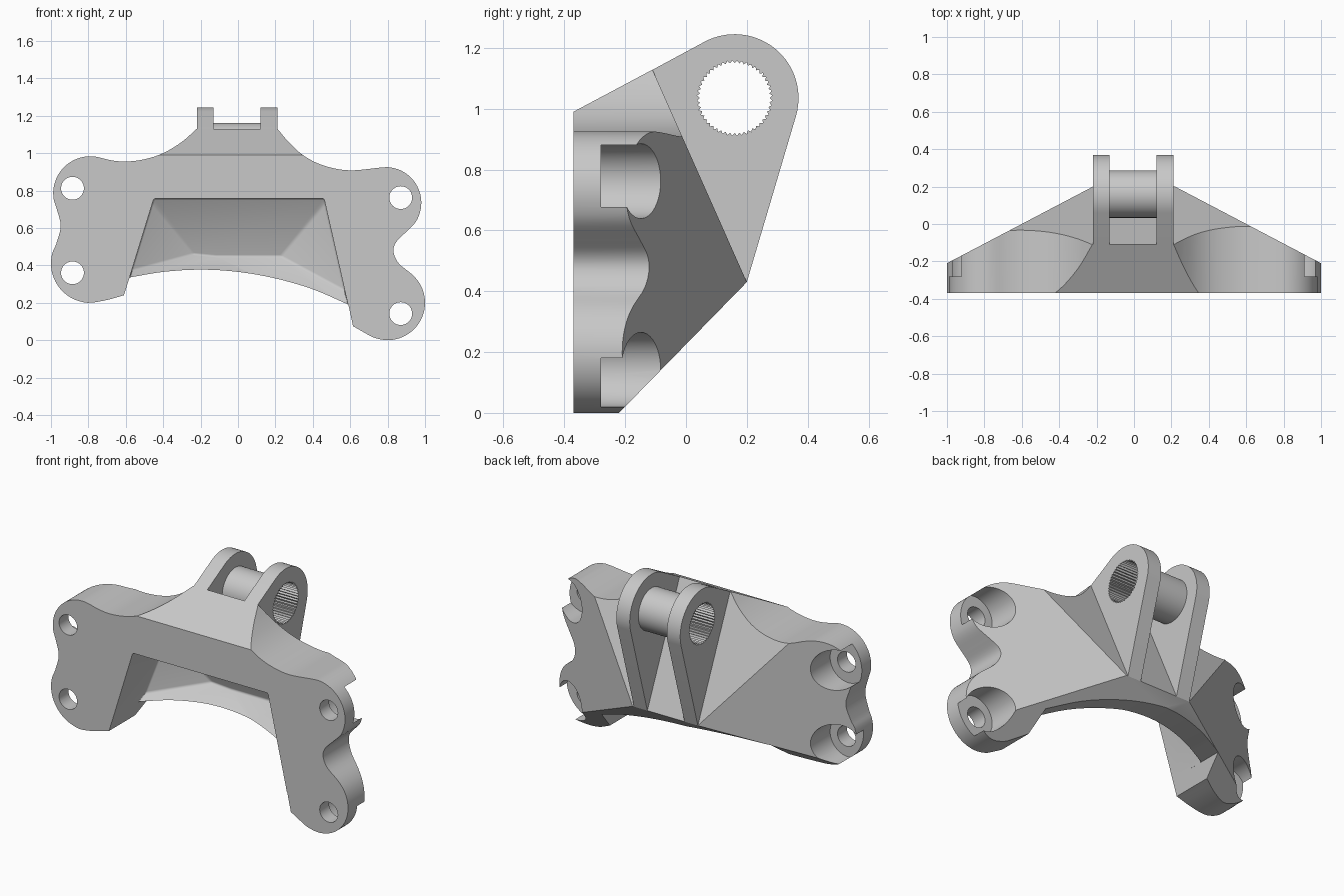
import bpy, bmesh
from math import cos, sin, pi, radians
from mathutils import Vector

if "Cube" in bpy.data.objects:
    bpy.data.objects.remove(bpy.data.objects["Cube"])

grey = bpy.data.materials.new("plain grey")
grey.use_nodes = True
grey.diffuse_color = (0.58, 0.58, 0.58, 1)
grey.node_tree.nodes["Principled BSDF"].inputs["Base Color"].default_value = (0.58, 0.58, 0.58, 1)


def finish(name, bm):
    bmesh.ops.recalc_face_normals(bm, faces=bm.faces)
    mesh = bpy.data.meshes.new(name)
    bm.to_mesh(mesh)
    bm.free()
    mesh.materials.append(grey)
    obj = bpy.data.objects.new(name, mesh)
    bpy.context.collection.objects.link(obj)
    return obj


def prism(name, points, axis, start, end):
    """Extrude a 2D profile along x (points are y, z) or y (points are x, z)."""
    bm = bmesh.new()
    place = (lambda a, b, d: (d, a, b)) if axis == "x" else (lambda a, b, d: (a, d, b))
    face = bm.faces.new([bm.verts.new(place(a, b, start)) for a, b in points])
    out = bmesh.ops.extrude_face_region(bm, geom=[face])
    moved = [v for v in out["geom"] if isinstance(v, bmesh.types.BMVert)]
    bmesh.ops.translate(bm, verts=moved, vec=place(0, 0, end - start))
    return finish(name, bm)


def arc(centre, r, a0, a1, n=10):
    angles = [radians(a0 + (a1 - a0) * i / n) for i in range(n + 1)]
    return [(centre[0] + r * cos(a), centre[1] + r * sin(a)) for a in angles]


def circle(centre, r, n=40):
    return arc(centre, r, 0, 360, n)[:-1]


def smooth(points, steps=4):
    """Catmull-Rom curve through the points, ends kept."""
    p = [Vector(q) for q in points]
    p = [2 * p[0] - p[1]] + p + [2 * p[-1] - p[-2]]
    result = []
    for a, b, c, d in zip(p, p[1:], p[2:], p[3:]):
        for i in range(steps):
            t = i / steps
            q = (2 * b + (c - a) * t + (2 * a - 5 * b + 4 * c - d) * t ** 2
                 + (3 * b - a - 3 * c + d) * t ** 3) / 2
            result.append(tuple(q))
    return result + [tuple(p[-2])]


def apply(target, mod):
    bpy.context.view_layer.objects.active = target
    bpy.ops.object.modifier_apply(modifier=mod.name)


def boolean(target, tool, operation="DIFFERENCE", keep=False):
    mod = target.modifiers.new("cut", "BOOLEAN")
    mod.operation = operation
    mod.solver = "EXACT"
    mod.object = tool
    apply(target, mod)
    if not keep:
        bpy.data.objects.remove(tool)


def envelope(inset):
    """Faceted convex block whose faces are moved inwards by the inset."""
    bm = bmesh.new()
    bmesh.ops.create_cube(bm, size=4)
    planes = [((0, -0.37, 0.99), (0, -0.533, 1)),             # sloping top
              ((0, 0.2, 0.43), (0, 0.698, 0.31)),             # back face under the lugs
              ((0, 0.2, 0.43), (0, 0.43, -0.42)),             # underside
              ((-0.22, 0.2, 0.43), (-0.126, 0.75, -1)),       # underside of the short foot
              ((0.21, 0.205, 0), (0.525, 1, 0)),              # wings
              ((-0.21, 0.205, 0), (-0.525, 1, 0))]
    for point, direction in planes:
        normal = Vector(direction).normalized()
        cut = bmesh.ops.bisect_plane(bm, geom=bm.verts[:] + bm.edges[:] + bm.faces[:],
                                     plane_co=Vector(point) - normal * inset,
                                     plane_no=normal, clear_outer=True)
        rim = [e for e in cut["geom_cut"] if isinstance(e, bmesh.types.BMEdge)]
        bmesh.ops.edgeloop_fill(bm, edges=rim)
    return finish("envelope", bm)


FRONT = -0.37
WALL = 0.085
PIVOT = (0.16, 1.035)

# Body outline: left edge, right edge, then the arch underneath
left_edge = smooth([(-0.61, 0.24), (-0.70, 0.215)]
                   + arc((-0.79, 0.41), 0.21, 270, 150, 8)
                   + [(-0.948, 0.61)]
                   + arc((-0.79, 0.785), 0.198, 205, 80, 8)
                   + [(-0.68, 0.962), (-0.6, 0.955), (-0.5, 0.967),
                      (-0.4, 1.0), (-0.3, 1.06), (-0.22, 1.131)])
right_edge = smooth([(0.21, 1.131), (0.27, 1.06), (0.34, 0.995), (0.42, 0.948),
                     (0.52, 0.917), (0.62, 0.908)]
                    + arc((0.79, 0.735), 0.19, 100, -35, 8)
                    + [(0.89, 0.57), (0.843, 0.52), (0.832, 0.47), (0.86, 0.41)]
                    + arc((0.8, 0.2), 0.2, 48, -110, 8)
                    + [(0.69, 0.032), (0.615, 0.075)])
arch = smooth([(0.59, 0.19), (0.4, 0.272), (0.2, 0.33), (0, 0.365),
               (-0.2, 0.377), (-0.4, 0.365), (-0.58, 0.335)])
body = prism("bracket_body", left_edge + right_edge + arch, "y", FRONT, 0.6)
boolean(body, envelope(0), "INTERSECT")

# Front pocket: a straight mouth ending on walls of even thickness, corners rounded
mouth = [(-0.603, 0.26), (-0.45, 0.757), (0.46, 0.757), (0.606, 0.11)]
pocket = prism("pocket", mouth, "y", FRONT - 0.1, 0.6)
boolean(pocket, envelope(WALL), "INTERSECT")
fillet = pocket.modifiers.new("fillet", "BEVEL")
fillet.width = 0.025
fillet.segments = 4
fillet.limit_method = "ANGLE"
fillet.angle_limit = radians(20)
apply(pocket, fillet)
boolean(body, pocket)

# Bolt holes with counterbores from behind
for x, z in ((-0.885, 0.812), (-0.885, 0.36), (0.87, 0.762), (0.87, 0.142)):
    outward = 0.012 if x > 0 else -0.012
    boolean(body, prism("bolt_hole", circle((x, z), 0.061), "y", -0.6, 0.6))
    boolean(body, prism("counterbore", circle((x + outward, z), 0.123), "y", -0.28, 0.6))

# Two lugs and the sleeve between them, all with a serrated bore
TEETH = 48
serration = []
for i in range(TEETH * 2):
    r = 0.124 if i % 2 else 0.115
    a = pi * i / TEETH
    serration.append((PIVOT[0] + r * cos(a), PIVOT[1] + r * sin(a)))
bore = prism("bore_cutter", serration, "x", -0.5, 0.5)

lug_profile = ([(0.2, 0.43)] + arc(PIVOT, 0.21, -16, 118, 28)
               + [(-0.11, 1.128), (-0.1, 1.05), (0.165, 0.44)])
parts = [body,
         prism("right_lug", lug_profile, "x", -0.22, -0.13),
         prism("left_lug", lug_profile, "x", 0.12, 0.21),
         prism("sleeve", circle(PIVOT, 0.127, 64), "x", -0.131, 0.121)]
for part in parts[1:]:
    boolean(part, bore, keep=True)
bpy.data.objects.remove(bore)

# Soft shading on curves, crisp edges elsewhere
for part in parts:
    bpy.ops.object.select_all(action="DESELECT")
    part.select_set(True)
    bpy.context.view_layer.objects.active = part
    bpy.ops.object.shade_smooth_by_angle(angle=radians(25))
